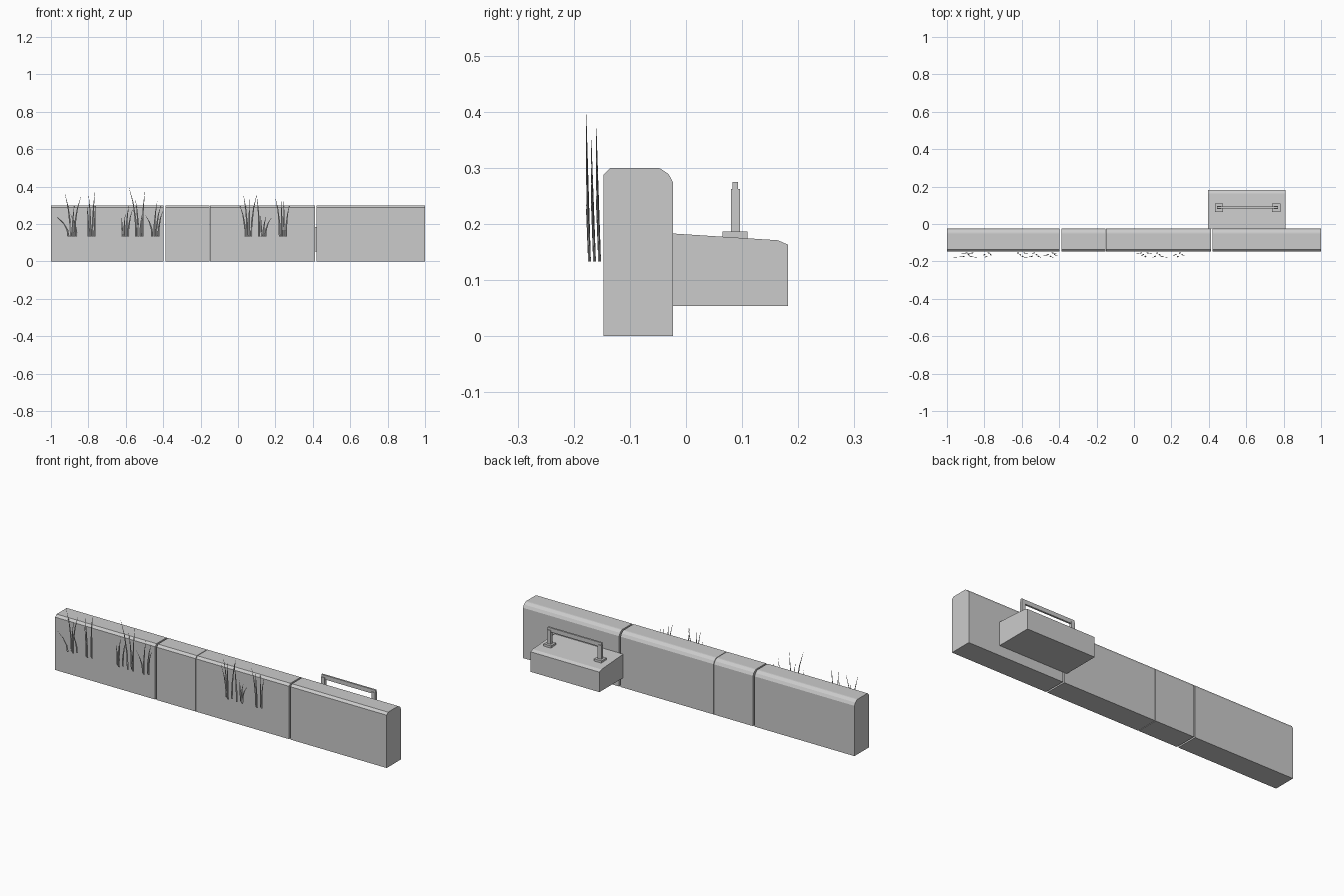
import bpy, bmesh

if "Cube" in bpy.data.objects:
    bpy.data.objects.remove(bpy.data.objects["Cube"])

grey = bpy.data.materials.new("plain_grey")
grey.diffuse_color = (0.6, 0.6, 0.6, 1)
grey.use_nodes = True
grey.node_tree.nodes["Principled BSDF"].inputs["Base Color"].default_value = grey.diffuse_color


def finish(bm, name):
    bmesh.ops.recalc_face_normals(bm, faces=bm.faces)
    me = bpy.data.meshes.new(name)
    bm.to_mesh(me)
    bm.free()
    me.materials.append(grey)
    ob = bpy.data.objects.new(name, me)
    bpy.context.collection.objects.link(ob)
    return ob


def extrude_x(name, profile, x0, x1):
    """Solid from a (y, z) outline swept along x."""
    bm = bmesh.new()
    a = [bm.verts.new((x0, y, z)) for y, z in profile]
    b = [bm.verts.new((x1, y, z)) for y, z in profile]
    bm.faces.new(a)
    bm.faces.new(b[::-1])
    n = len(profile)
    for i in range(n):
        j = (i + 1) % n
        bm.faces.new((a[i], b[i], b[j], a[j]))
    return finish(bm, name)


def box(name, x0, x1, y0, y1, z0, z1):
    return extrude_x(name, [(y0, z0), (y1, z0), (y1, z1), (y0, z1)], x0, x1)


# Wall sections with chamfered front edge and rounded back edge
wall = [(-0.147, 0), (-0.023, 0), (-0.023, 0.274), (-0.031, 0.289),
        (-0.046, 0.299), (-0.052, 0.3), (-0.135, 0.3), (-0.147, 0.288)]
for i, (x0, x1) in enumerate([(-1, -0.397), (-0.388, -0.153),
                              (-0.150, 0.411), (0.420, 1)]):
    extrude_x(f"wall_section_{i + 1}", wall, x0, x1)

# Box on the back of the wall with a sloping top
extrude_x("back_box", [(-0.023, 0.054), (0.182, 0.054), (0.182, 0.163),
                       (0.164, 0.171), (-0.023, 0.183)], 0.395, 0.81)

# Handle: foot plates, posts and rail
for side, x in (("left", 0.455), ("right", 0.76)):
    box(f"handle_foot_{side}", x - 0.022, x + 0.022, 0.065, 0.11, 0.174, 0.187)
    box(f"handle_post_{side}", x - 0.011, x + 0.011, 0.080, 0.096, 0.187, 0.262)
box("handle_rail", 0.445, 0.77, 0.083, 0.093, 0.252, 0.275)

# Grass clumps: base x -> blade tips (x offset, top z)
clumps = {
    -0.885: [(-0.08, 0.235), (-0.04, 0.36), (0.01, 0.30), (0.045, 0.345), (-0.01, 0.25)],
    -0.783: [(-0.025, 0.30), (-0.015, 0.35), (0.018, 0.37), (0.02, 0.30)],
    -0.603: [(-0.02, 0.24), (0.0, 0.25), (0.02, 0.30), (0.04, 0.28)],
    -0.528: [(-0.055, 0.395), (-0.02, 0.33), (0.015, 0.25), (0.03, 0.37)],
    -0.442: [(-0.055, 0.25), (0.01, 0.32), (0.03, 0.30), (0.04, 0.27)],
    0.055: [(-0.045, 0.30), (-0.025, 0.35), (0.005, 0.33), (0.045, 0.355)],
    0.130: [(-0.03, 0.35), (-0.01, 0.25), (0.02, 0.24), (0.05, 0.235)],
    0.240: [(-0.04, 0.34), (-0.01, 0.33), (0.005, 0.32), (0.035, 0.30)],
}


def add_blade(bm, x, y, dx, dy, top):
    """Thin tapering blade that curls towards its tip."""
    rows = []
    for t in (0, 0.35, 0.7, 1):
        w = 0.0055 * (1 - 0.9 * t ** 1.5)
        d = 0.0025 * (1 - 0.8 * t)
        cx, cy = x + dx * t ** 2.3, y + dy * t
        z = 0.133 + (top - 0.133) * t
        rows.append([bm.verts.new((cx + sx * w, cy + sy * d, z))
                     for sx, sy in ((-1, 0), (0, -1), (1, 0), (0, 1))])
    for a, b in zip(rows, rows[1:]):
        for i in range(4):
            j = (i + 1) % 4
            bm.faces.new((a[i], a[j], b[j], b[i]))
    bm.faces.new(rows[0][::-1])
    bm.faces.new(rows[-1])


for k, (x, tips) in enumerate(clumps.items()):
    bm = bmesh.new()
    for i, (dx, top) in enumerate(tips):
        off = (i - (len(tips) - 1) / 2) * 0.011
        y = -0.163 + 0.009 * ((i * 2 + k) % 3 - 1)
        add_blade(bm, x + off, y, dx - off, -0.006, top)
    finish(bm, f"grass_clump_{k + 1}")
